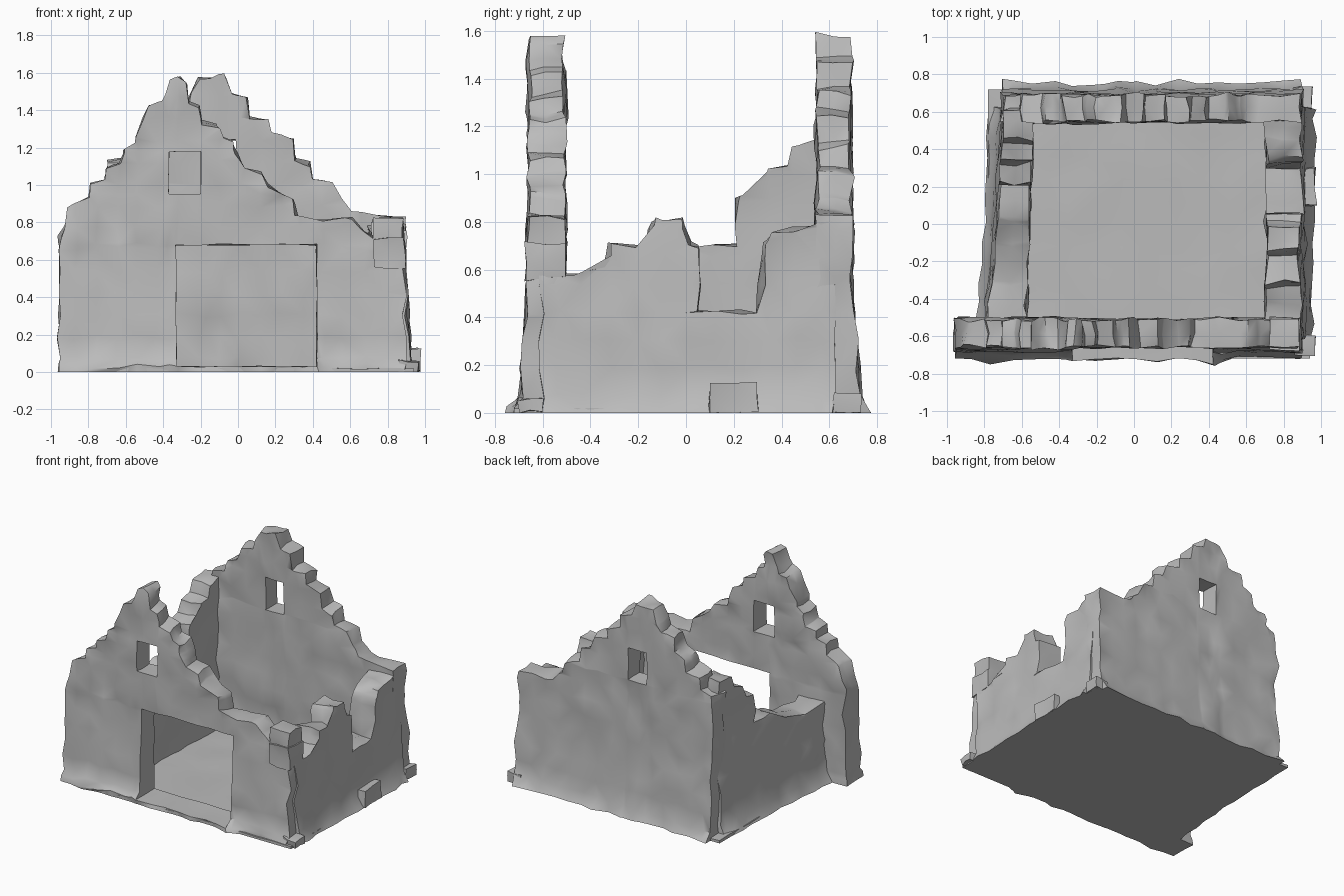
import bpy, bmesh, math
from mathutils import Vector, noise

cube = bpy.data.objects.get("Cube")
if cube:
    bpy.data.objects.remove(cube)

stone = bpy.data.materials.new("grey_stone")
stone.use_nodes = True
GREY = (0.5, 0.5, 0.5, 1)
stone.diffuse_color = GREY
stone.node_tree.nodes["Principled BSDF"].inputs["Base Color"].default_value = GREY


def finish(name, bm):
    """Turn the mesh into a softly shaded stone object."""
    bmesh.ops.triangulate(bm, faces=bm.faces[:])
    bmesh.ops.recalc_face_normals(bm, faces=bm.faces[:])
    mesh = bpy.data.meshes.new(name)
    bm.to_mesh(mesh)
    bm.free()
    mesh.materials.append(stone)
    obj = bpy.data.objects.new(name, mesh)
    bpy.context.collection.objects.link(obj)
    bpy.ops.object.select_all(action="DESELECT")
    obj.select_set(True)
    bpy.context.view_layer.objects.active = obj
    bpy.ops.object.shade_smooth_by_angle(angle=math.radians(45))
    return obj


def cut(bm, axis, value):
    co, no = Vector(), Vector()
    co[axis], no[axis] = value, 1
    bmesh.ops.bisect_plane(bm, geom=bm.verts[:] + bm.edges[:] + bm.faces[:],
                           dist=0.0005, plane_co=co, plane_no=no)


def wall(name, profile, place, outward, openings=()):
    """Profile is (along, height); place maps (along, depth) to the ground plan."""
    bm = bmesh.new()
    face = bm.faces.new([bm.verts.new((u, 0, z)) for u, z in profile])
    ext = bmesh.ops.extrude_face_region(bm, geom=[face], use_keep_orig=True)
    for v in ext["geom"]:
        if isinstance(v, bmesh.types.BMVert):
            v.co.y = 1

    # Cut the courses and stones, then pierce the openings
    for u0, u1, z0, z1 in openings:
        for axis, value in ((0, u0), (0, u1), (2, z0), (2, z1)):
            cut(bm, axis, value)
    for i in range(-9, 10):
        cut(bm, 0, i * 0.11 + 0.013)
    for i in range(14):
        cut(bm, 2, 0.07 + i * 0.117)
    for u0, u1, z0, z1 in openings:
        gone = []
        for f in bm.faces:
            c = f.calc_center_median()
            if u0 < c.x < u1 and z0 < c.z < z1 and abs(f.normal.y) > 0.9:
                gone.append(f)
        bmesh.ops.delete(bm, geom=gone, context="FACES")
        rim = [e for e in bm.edges if e.is_boundary]
        bmesh.ops.bridge_loops(bm, edges=rim)
    cut(bm, 1, 0.5)

    # Set the wall in place with a battered, uneven face
    for v in bm.verts:
        u, t, z = v.co
        x, y = place(u, t)
        p = Vector((x, y, z))
        near = any(u0 - 0.03 < u < u1 + 0.03 and z0 - 0.03 < z < z1 + 0.03
                   for u0, u1, z0, z1 in openings)
        rough = noise.noise_vector(p * 8.3) * (0.008 if near else 0.028)
        if z < 0.01:
            rough.z = 0
        spread = max(0, 0.6 - z) * 0.06
        if z < 0.03:
            spread += 0.02 + 0.06 * abs(noise.noise(p * 6.1))
        v.co = p + rough + Vector(outward) * spread * (1 - t)
        v.co.z = max(0, v.co.z)
    return finish(name, bm)


# Front gable, with doorway and loft window
front = [(-0.96, 0), (-0.95, 0.72), (-0.9, 0.88), (-0.8, 0.93), (-0.79, 1.0),
         (-0.71, 1.02), (-0.7, 1.08), (-0.63, 1.12), (-0.61, 1.2), (-0.55, 1.22),
         (-0.48, 1.43), (-0.4, 1.44), (-0.36, 1.56), (-0.32, 1.58), (-0.28, 1.54),
         (-0.27, 1.44), (-0.22, 1.42), (-0.2, 1.34), (-0.1, 1.32), (-0.08, 1.25),
         (-0.02, 1.23), (0, 1.15), (0.03, 1.08), (0.13, 1.06), (0.15, 0.99),
         (0.3, 0.92), (0.32, 0.82), (0.61, 0.81), (0.73, 0.71), (0.74, 0.6),
         (0.89, 0.58), (0.9, 0)]
wall("front_gable", front, lambda u, t: (u, -0.66 + 0.15 * t), (0, -1, 0),
     [(-0.33, 0.42, 0.03, 0.68), (-0.37, -0.2, 0.95, 1.18)])

# Back gable, with loft window
back = [(-0.7, 0), (-0.7, 1.05), (-0.61, 1.08), (-0.59, 1.17), (-0.5, 1.19),
        (-0.47, 1.28), (-0.39, 1.31), (-0.37, 1.4), (-0.28, 1.43), (-0.25, 1.48),
        (-0.21, 1.57), (-0.06, 1.58), (-0.04, 1.49), (0.05, 1.46), (0.07, 1.36),
        (0.16, 1.34), (0.18, 1.27), (0.28, 1.24), (0.3, 1.14), (0.38, 1.12),
        (0.41, 1.03), (0.5, 1.0), (0.54, 0.92), (0.61, 0.84), (0.89, 0.82), (0.9, 0)]
wall("back_gable", back, lambda u, t: (u, 0.69 - 0.14 * t), (0, 1, 0),
     [(-0.16, -0.01, 1.0, 1.24)])

# Broken side wall with a window gap
right = [(-0.6, 0), (-0.6, 0.57), (-0.46, 0.57), (-0.34, 0.61), (-0.31, 0.7),
         (-0.17, 0.69), (-0.13, 0.81), (-0.01, 0.81), (0.01, 0.71), (0.045, 0.7),
         (0.055, 0.42), (0.31, 0.42), (0.33, 0.71), (0.37, 0.76), (0.52, 0.78),
         (0.62, 0.8), (0.62, 0)]
wall("right_wall", right, lambda u, t: (0.89 - 0.18 * t, u), (1, 0, 0))

# Broken side wall, stepped up to the back and slightly askew
left = [(-0.6, 0), (-0.6, 0.58), (-0.3, 0.57), (-0.12, 0.62), (0.03, 0.69),
        (0.21, 0.7), (0.225, 0.91), (0.32, 0.92), (0.34, 1.02), (0.43, 1.03),
        (0.45, 1.12), (0.62, 1.14), (0.62, 0)]
wall("left_wall", left,
     lambda u, t: ((-0.735 + u * 0.07) * (1 - t) + (-0.56 + u * 0.03) * t, u),
     (-1, 0, 0))


def boulder(name, low, high):
    """A rough squared block."""
    bm = bmesh.new()
    bmesh.ops.create_cube(bm, size=1)
    bmesh.ops.subdivide_edges(bm, edges=bm.edges[:], cuts=1, use_grid_fill=True)
    low, high = Vector(low), Vector(high)
    for v in bm.verts:
        size = high - low
        p = (low + high) / 2 + Vector(a * b for a, b in zip(v.co, size))
        v.co = p + noise.noise_vector(p * 9) * 0.018
        v.co.z = max(0, v.co.z)
    return finish(name, bm)


# Quoin stones on the front corner and loose rubble at the wall foot
boulder("corner_stone_lower", (0.73, -0.67, 0.56), (0.89, -0.5, 0.71))
boulder("corner_stone_upper", (0.73, -0.66, 0.7), (0.88, -0.5, 0.82))
boulder("rubble_front", (0.86, -0.7, 0), (0.96, -0.6, 0.06))
boulder("rubble_back", (0.85, 0.62, 0), (0.95, 0.73, 0.08))
boulder("rubble_side", (0.87, 0.1, 0), (0.97, 0.3, 0.12))

# Uneven earth floor slab closing the base
bm = bmesh.new()
bmesh.ops.create_grid(bm, x_segments=12, y_segments=12, size=1)
for v in bm.verts:
    v.co = Vector((v.co.x * 0.86 + 0.08, v.co.y * 0.72, 0.02))
    v.co.z += 0.012 * noise.noise(v.co * 4)
ext = bmesh.ops.extrude_face_region(bm, geom=bm.faces[:], use_keep_orig=True)
for v in ext["geom"]:
    if isinstance(v, bmesh.types.BMVert):
        v.co.z = 0
finish("floor", bm)
